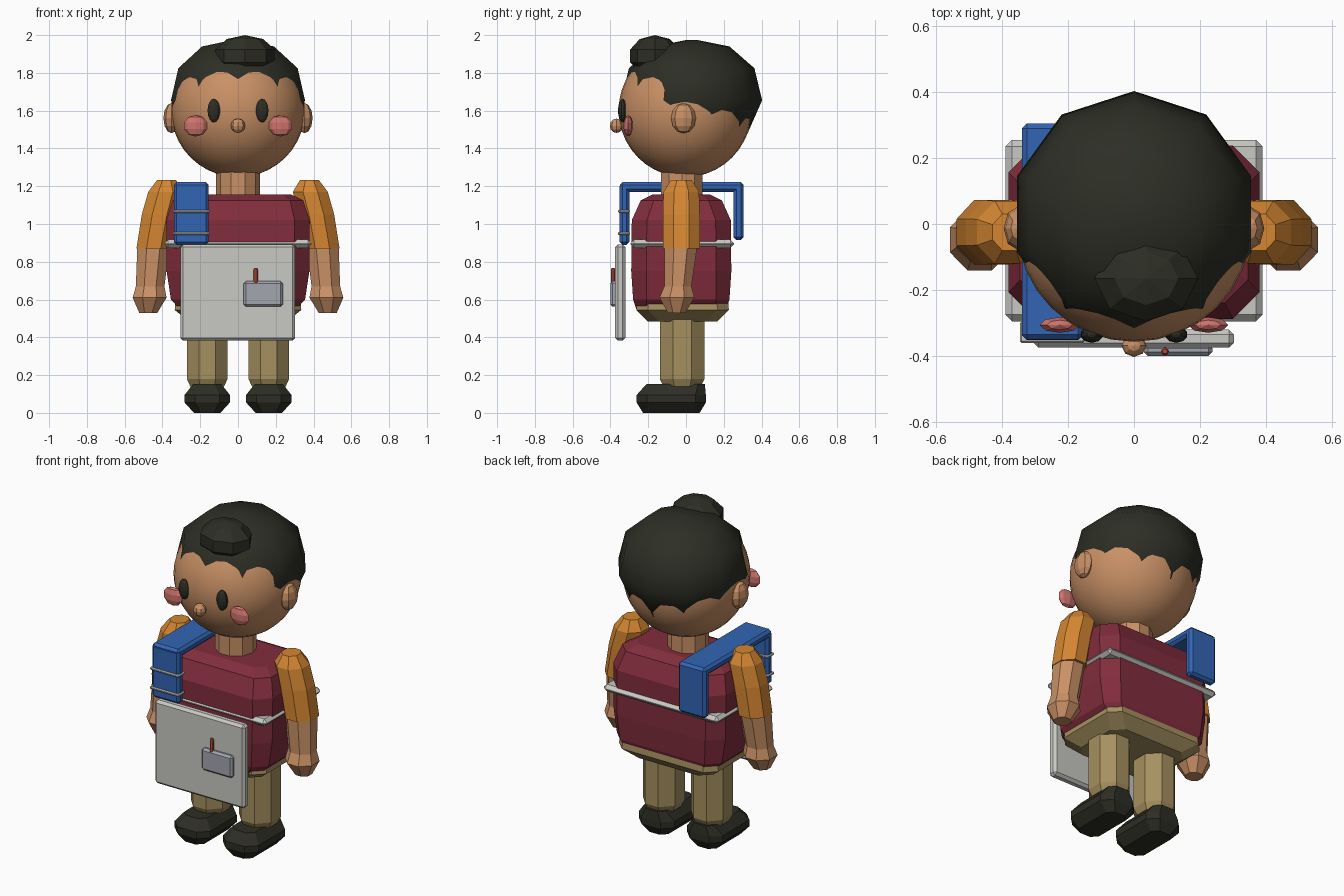
import bpy, bmesh, math
from mathutils import Vector

if "Cube" in bpy.data.objects:
    bpy.data.objects.remove(bpy.data.objects["Cube"])


def mat(name, r, g, b):
    m = bpy.data.materials.new(name)
    m.diffuse_color = (r, g, b, 1)
    m.use_nodes = True
    m.node_tree.nodes["Principled BSDF"].inputs["Base Color"].default_value = m.diffuse_color
    return m


SKIN = mat("skin", .58, .28, .13)
DARK = mat("dark_hair", .026, .027, .018)
MAROON = mat("maroon", .22, .026, .046)
ORANGE = mat("orange", .66, .24, .032)
BLUE = mat("blue", .032, .13, .46)
GREY = mat("light_grey", .58, .58, .55)
KHAKI = mat("khaki", .38, .28, .115)
PINK = mat("pink", .62, .17, .15)
STEEL = mat("steel_grey", .36, .38, .43)
RED = mat("red", .48, .08, .05)


def add(name, bm, m, smooth=False):
    bmesh.ops.recalc_face_normals(bm, faces=bm.faces)
    me = bpy.data.meshes.new(name)
    bm.to_mesh(me)
    bm.free()
    me.materials.append(m)
    for p in me.polygons:
        p.use_smooth = smooth
    ob = bpy.data.objects.new(name, me)
    bpy.context.collection.objects.link(ob)
    return ob


def ngon(n, z, rx, ry, cx=0, cy=0, turn=0.0):
    return [Vector((cx + rx * math.cos(2 * math.pi * (i + turn) / n),
                    cy + ry * math.sin(2 * math.pi * (i + turn) / n), z)) for i in range(n)]


def rect(z, hx, hy, c, cx=0, cy=0):
    """Rectangle with chamfered corners."""
    pts = [(hx, -hy + c), (hx, hy - c), (hx - c, hy), (c - hx, hy),
           (-hx, hy - c), (-hx, c - hy), (c - hx, -hy), (hx - c, -hy)]
    return [Vector((cx + x, cy + y, z)) for x, y in pts]


def loft(name, rings, m, smooth=False):
    bm = bmesh.new()
    vs = [[bm.verts.new(p) for p in r] for r in rings]
    n = len(rings[0])
    for a, b in zip(vs, vs[1:]):
        for i in range(n):
            j = (i + 1) % n
            bm.faces.new((a[i], a[j], b[j], b[i]))
    bm.faces.new(vs[0])
    bm.faces.new(vs[-1])
    return add(name, bm, m, smooth)


def ball(name, c, r, m, seg=8, rings=6, smooth=False, turn=0.0):
    bm = bmesh.new()
    bmesh.ops.create_uvsphere(bm, u_segments=seg, v_segments=rings, radius=1)
    a = 2 * math.pi * turn / seg
    for v in bm.verts:
        x, y, z = v.co
        x, y = x * math.cos(a) - y * math.sin(a), x * math.sin(a) + y * math.cos(a)
        v.co = (c[0] + x * r[0], c[1] + y * r[1], c[2] + z * r[2])
    return add(name, bm, m, smooth)


def box(name, lo, hi, m, bevel=.015):
    bm = bmesh.new()
    bmesh.ops.create_cube(bm, size=1)
    for v in bm.verts:
        v.co = [(l + h) / 2 + k * (h - l) for l, h, k in zip(lo, hi, v.co)]
    bmesh.ops.bevel(bm, geom=bm.edges[:], offset=bevel, segments=1, affect='EDGES', profile=.5)
    return add(name, bm, m)


# Head and a coarse hair cap, whose facets cross the head to form the hairline
ball("head", (0, -.005, 1.602), (.355, .352, .354), SKIN, 32, 20, True)
loft("hair", [ngon(10, z, r, r, 0, .03, .5) for z, r in
              [(1.455, .285), (1.655, .373), (1.825, .332), (1.94, .2), (1.974, .03)]], DARK, True)
ball("hair_bun", (.037, -.165, 1.89), (.165, .137, .11), DARK, 8, 5)
ball("nose", (0, -.368, 1.52), (.038, .035, .038), SKIN)
loft("neck", [ngon(10, z, .116, .116, 0, -.022) for z in (1.1, 1.3)], SKIN)

# Torso, belt and hips
loft("torso", [rect(z, hx, hy, c, 0, -.025) for z, hx, hy, c in
               [(.54, .3, .235, .05), (.6, .355, .255, .07), (.75, .378, .265, .08),
                (1.02, .38, .262, .08), (1.125, .345, .215, .07), (1.157, .28, .15, .05)]], MAROON)
box("belt", (-.39, -.295, .873), (.39, .255, .917), GREY, .02)
loft("hips", [rect(z, hx, hy, .06, 0, -.018) for z, hx, hy in
              [(.485, .26, .185), (.545, .335, .245), (.6, .33, .24)]], KHAKI)

for s, side in ((-1, "right"), (1, "left")):
    # Face details
    ball(side + "_ear", (s * .352, -.013, 1.56), (.043, .066, .08), SKIN)
    ball(side + "_eye", (s * .128, -.335, 1.6), (.035, .025, .062), DARK, 10, 8)
    ball(side + "_cheek", (s * .225, -.306, 1.52), (.064, .025, .057), PINK, 8, 5)
    # Sleeve, forearm and hand
    loft(side + "_sleeve", [ngon(8, z, rx, ry, s * x, -.025, .5) for z, x, rx, ry in
                            [(.87, .447, .098, .106), (1.05, .415, .102, .106),
                             (1.17, .383, .1, .102), (1.232, .378, .055, .06)]], ORANGE)
    loft(side + "_forearm", [ngon(8, z, rx, ry, s * x, y, .5) for z, x, y, rx, ry in
                             [(.53, .475, -.05, .052, .05), (.61, .468, -.048, .097, .1),
                              (.67, .465, -.043, .082, .078), (.88, .448, -.028, .092, .094)]], SKIN)
    # Trouser leg and shoe
    loft(side + "_leg", [ngon(8, z, r * .97, r * 1.07, s * .163, -.02, .5) for z, r in
                         [(.14, .1), (.18, .12), (.55, .12)]], KHAKI)
    loft(side + "_shoe", [rect(z, hx, hy, c, s * .163, y) for z, hx, hy, y, c in
                          [(0, .07, .15, -.078, .035), (.055, .12, .183, -.078, .055),
                           (.095, .12, .183, -.078, .055), (.152, .075, .155, -.055, .035)]], DARK)

# Strap over the right shoulder with two bands
box("strap_top", (-.34, -.35, 1.17), (-.155, .305, 1.222), BLUE)
box("strap_front", (-.34, -.352, .89), (-.155, -.3, 1.215), BLUE)
box("strap_back", (-.34, .252, .915), (-.155, .305, 1.215), BLUE)
for i, z in enumerate((.95, 1.067)):
    box(f"strap_band_{i + 1}", (-.346, -.36, z - .008), (-.149, -.296, z + .008), GREY, .005)

# Front panel with a pocket and pen
box("front_panel", (-.305, -.375, .382), (.303, -.32, .892), GREY)
box("pocket", (.03, -.4, .562), (.238, -.365, .697), STEEL, .012)
loft("pen", [ngon(8, z, r, r, .094, -.386) for z, r in
             [(.65, .012), (.755, .012), (.768, .007)]], RED)
